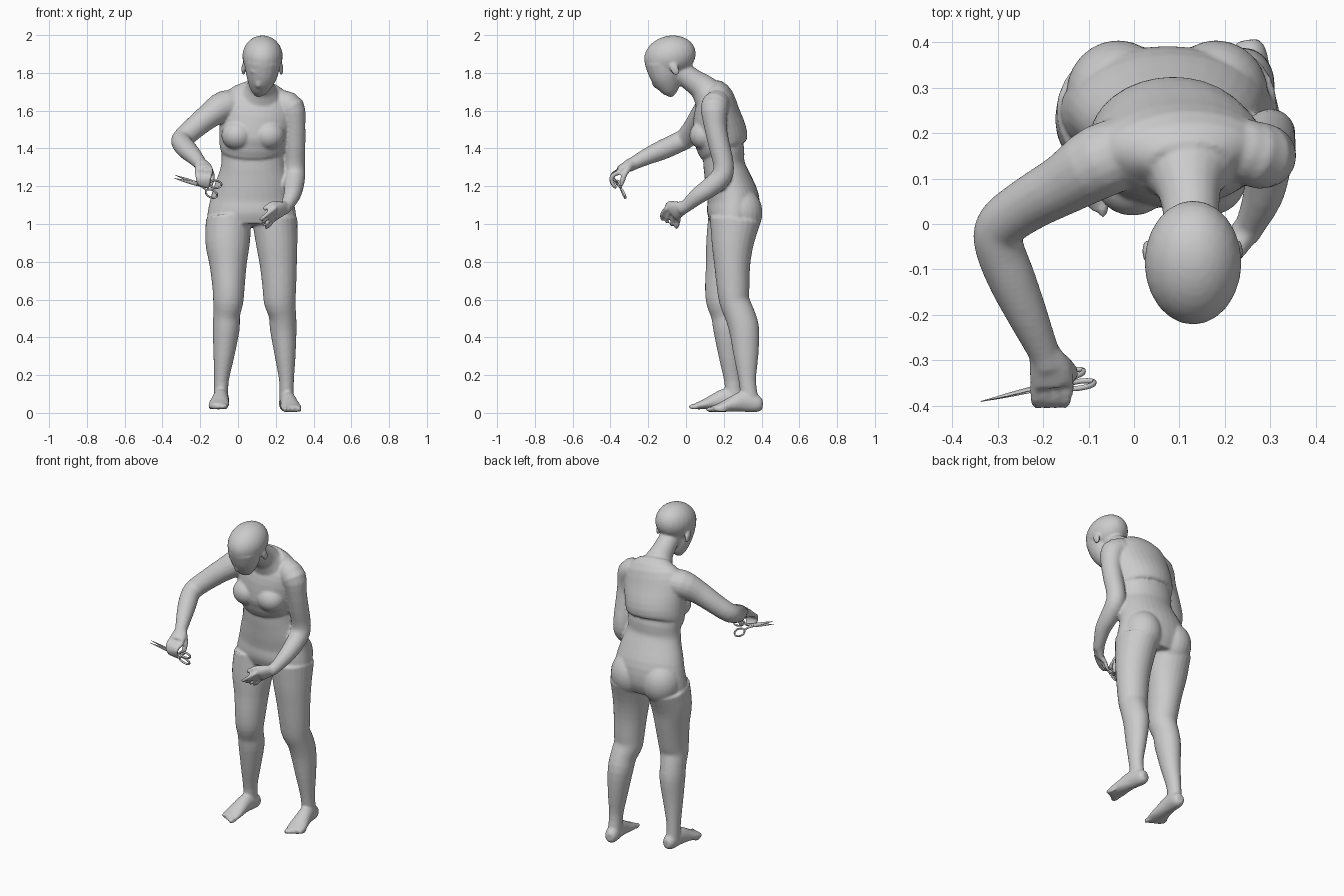
import bpy, bmesh, math
from mathutils import Vector, Matrix

X, Z = Vector((1, 0, 0)), Vector((0, 0, 1))


def spline(pts, sub):
    """Smooth curve through points that also carry radii."""
    out = []
    for i in range(len(pts) - 1):
        a, b = pts[max(i - 1, 0)], pts[i]
        c, d = pts[i + 1], pts[min(i + 2, len(pts) - 1)]
        for k in range(sub):
            t = k / sub
            out.append([0.5 * (2 * q + (r - p) * t + (2 * p - 5 * q + 4 * r - s) * t * t
                        + (3 * q - p - 3 * r + s) * t ** 3) for p, q, r, s in zip(a, b, c, d)])
    return out + [list(pts[-1])]


def tube(bm, pts, ref=X, n=18, sub=3):
    """Closed loft of ellipses; points are x, y, z, radius along ref, other radius."""
    pts = spline([p if len(p) == 5 else (*p, p[3]) for p in pts], sub)
    c = [Vector(p[:3]) for p in pts]
    rings = []
    for i, p in enumerate(pts):
        t = (c[min(i + 1, len(c) - 1)] - c[max(i - 1, 0)]).normalized()
        a = (ref - t * ref.dot(t)).normalized()
        b = t.cross(a)
        rings.append([bm.verts.new(c[i] + a * p[3] * math.cos(w) + b * p[4] * math.sin(w))
                      for w in (2 * math.pi * k / n for k in range(n))])
    for r, s in zip(rings, rings[1:]):
        for k in range(n):
            bm.faces.new((r[k], r[(k + 1) % n], s[(k + 1) % n], s[k]))
    bm.faces.new(rings[0][::-1])
    bm.faces.new(rings[-1])


def ball(bm, loc, size, pitch=0, yaw=0):
    m = (Matrix.Translation(loc) @ Matrix.Rotation(yaw, 4, 'Z') @ Matrix.Rotation(pitch, 4, 'X')
         @ Matrix.Diagonal((*size, 1)))
    bmesh.ops.create_uvsphere(bm, u_segments=24, v_segments=16, radius=1, matrix=m)


def fingers(bm, rows, r, ref):
    """Four fingers spread between the first and last finger of each joint row."""
    for k in range(4):
        t = k / 3
        path = [Vector(a).lerp(Vector(b), t) for a, b in rows]
        tube(bm, [(*p, r * (1 - 0.08 * i)) for i, p in enumerate(path)], ref, 10)
        ball(bm, path[-1], (r * 0.78,) * 3)


def foot(bm, heel, yaw, side):
    """Foot lofted from heel to toes, with separate toe tips."""
    m = Matrix.Translation(heel) @ Matrix.Rotation(yaw, 4, 'Z')
    prof = [(0.0, 0.045, 0.022, 0.025), (-0.025, 0.047, 0.038, 0.044), (-0.1, 0.06, 0.042, 0.055),
            (-0.16, 0.047, 0.048, 0.042), (-0.22, 0.03, 0.056, 0.026), (-0.265, 0.02, 0.05, 0.017)]
    tube(bm, [(*(m @ Vector((0, y, z))), a, b) for y, z, a, b in prof], m.to_3x3() @ X)
    for k in range(5):
        w = 0.019 - 0.0022 * k
        x = side * (-0.038 + 0.021 * k)
        ball(bm, m @ Vector((x, -0.268 + 0.011 * k, 0.018)), (w * 0.72, 0.032, 0.015), yaw=yaw)


def finish(bm, name):
    bmesh.ops.recalc_face_normals(bm, faces=bm.faces)
    me = bpy.data.meshes.new(name)
    bm.to_mesh(me)
    bm.free()
    ob = bpy.data.objects.new(name, me)
    bpy.context.collection.objects.link(ob)
    for p in me.polygons:
        p.use_smooth = True
    return ob


body = bmesh.new()

# torso, with the hem of the top stepping in at the waist
tube(body, [(.123, .135, 1.735, .09, .05), (.115, .16, 1.68, .175, .09), (.1, .165, 1.58, .195, .125),
            (.085, .18, 1.47, .185, .145), (.08, .185, 1.41, .178, .128), (.08, .198, 1.38, .168, .112),
            (.08, .202, 1.31, .17, .11), (.08, .225, 1.22, .198, .125), (.075, .25, 1.13, .22, .138),
            (.073, .25, 1.05, .235, .138), (.073, .245, .99, .235, .115)], n=32)
for s in (-1, 1):
    ball(body, (.08 + s * .083, .098, 1.47), (.085, .08, .078))
    ball(body, (.073 + s * .108, .285, 1.06), (.115, .12, .135))

# neck
tube(body, [(.128, -.04, 1.815, .06), (.125, .035, 1.76, .063), (.12, .09, 1.72, .078, .075),
            (.115, .14, 1.66, .13, .1)])

# head: cranium, face, nose, brow, lips, chin, ears
ball(body, (.13, -.085, 1.888), (.107, .139, .108), math.radians(15))
tube(body, [(.13, -.12, 1.86, .097, .1), (.126, -.108, 1.795, .086, .088), (.118, -.093, 1.74, .066, .068),
            (.112, -.082, 1.7, .043, .042), (.11, -.078, 1.685, .025, .024)])
tube(body, [(.118, -.185, 1.8, .01), (.112, -.172, 1.765, .013), (.109, -.16, 1.737, .018),
            (.109, -.15, 1.73, .014)], n=10)
ball(body, (.121, -.178, 1.812), (.06, .026, .014), math.radians(30))
ball(body, (.11, -.125, 1.717), (.024, .015, .01), math.radians(30))
ball(body, (.11, -.082, 1.69), (.028, .024, .018))
for x in (.029, .229):
    ball(body, (x, -.06, 1.82), (.011, .023, .036), math.radians(25))

# legs
tube(body, [(-.05, .25, 1.02, .12, .135), (-.055, .223, .9, .118, .117), (-.052, .21, .78, .098, .105),
            (-.05, .195, .66, .085, .095), (-.052, .192, .59, .08, .085), (-.06, .212, .52, .071, .08),
            (-.063, .225, .44, .071, .08), (-.075, .235, .3, .055, .062), (-.088, .248, .17, .039, .046),
            (-.09, .255, .07, .038, .046)], n=24)
tube(body, [(.195, .26, 1.02, .12, .135), (.205, .247, .9, .11, .112), (.214, .245, .78, .098, .095),
            (.219, .25, .66, .089, .086), (.221, .257, .59, .084, .08), (.235, .285, .52, .073, .08),
            (.24, .308, .44, .07, .08), (.25, .318, .3, .055, .065), (.257, .325, .17, .039, .046),
            (.257, .338, .07, .038, .046)], n=24)
foot(body, (-.082, .315, .015), math.radians(-5), -1)
foot(body, (.25, .405, 0), math.radians(8), 1)

# arms
tube(body, [(.02, .17, 1.63, .075), (-.07, .14, 1.625, .082), (-.15, .09, 1.575, .068), (-.23, .045, 1.51, .06),
            (-.29, 0, 1.455, .056), (-.298, -.045, 1.43, .054), (-.27, -.12, 1.395, .053),
            (-.235, -.2, 1.36, .045), (-.2, -.28, 1.32, .035), (-.19, -.31, 1.305, .035)], Z)
tube(body, [(.23, .165, 1.64, .07), (.28, .15, 1.615, .074), (.297, .155, 1.52, .06), (.3, .175, 1.42, .057),
            (.3, .198, 1.32, .055), (.3, .19, 1.255, .056), (.295, .135, 1.2, .053), (.285, .065, 1.15, .045),
            (.257, 0, 1.095, .034), (.24, -.025, 1.08, .034)], X)

# right hand, curled over the scissors
tube(body, [(-.197, -.285, 1.318, .036, .032), (-.185, -.32, 1.302, .047, .027),
            (-.18, -.355, 1.285, .049, .022)], X)
fingers(body, [((-.217, -.35, 1.285), (-.143, -.35, 1.275)), ((-.217, -.385, 1.265), (-.15, -.39, 1.255)),
               ((-.212, -.397, 1.235), (-.155, -.392, 1.222)),
               ((-.205, -.385, 1.208), (-.16, -.375, 1.195))], .0135, X)
tube(body, [(-.16, -.3, 1.3, .018), (-.138, -.325, 1.265, .016), (-.14, -.338, 1.225, .014),
            (-.145, -.345, 1.2, .011)], X, 10)

# left hand, hanging relaxed in front of the hip
side = Vector((0, .75, -.66))
tube(body, [(.248, -.012, 1.087, .034, .03), (.225, -.045, 1.075, .046, .026),
            (.2, -.072, 1.06, .05, .02)], Vector((0, -.6, .8)))
fingers(body, [((.2, -.1, 1.085), (.198, -.038, 1.03)), ((.165, -.122, 1.06), (.175, -.042, 1.01)),
               ((.14, -.128, 1.04), (.165, -.045, .992)),
               ((.122, -.125, 1.025), (.15, -.05, .982))], .0135, side)
tube(body, [(.225, -.04, 1.1, .018), (.19, -.085, 1.108, .016), (.155, -.1, 1.09, .014),
            (.135, -.1, 1.075, .011)], side, 10)

# fuse everything into one skin
figure = finish(body, "figure_body")
mod = figure.modifiers.new("fuse", 'REMESH')
mod.mode, mod.voxel_size, mod.use_smooth_shade = 'VOXEL', 0.0075, True
mod = figure.modifiers.new("soften", 'SMOOTH')
mod.factor, mod.iterations = 0.5, 5

# scissors: built flat in u (length), v (width), w (thickness), then placed in the hand
u = Vector((.205, .048, -.065)).normalized()
v = Vector((0, .36, -.93))
v = (v - u * v.dot(u)).normalized()
w = u.cross(v)
place = Matrix.Translation((-.214, -.362, 1.212)) @ Matrix((u, v, w)).transposed().to_4x4()
for s, name in ((-1, "scissor_half_upper"), (1, "scissor_half_lower")):
    bm = bmesh.new()
    h = s * .003
    tube(bm, [(-.13, -s * .008, h, .001, .001), (-.07, -s * .005, h, .003, .007), (0, 0, h, .003, .011),
              (.03, s * .008, h, .004, .006), (.06, s * .02, h, .005, .005)], Z, 10)
    loop = [2 * math.pi * k / 12 for k in range(13)]
    tube(bm, [(.09 + .033 * math.cos(a), s * (.029 + .021 * math.sin(a)) + s * .12 * .033 * math.cos(a), h,
               .006, .005) for a in loop], Z, 10, 2)
    finish(bm, name).matrix_world = place
bm = bmesh.new()
bmesh.ops.create_cone(bm, cap_ends=True, segments=16, radius1=.006, radius2=.006, depth=.016)
finish(bm, "scissor_pivot").matrix_world = place
